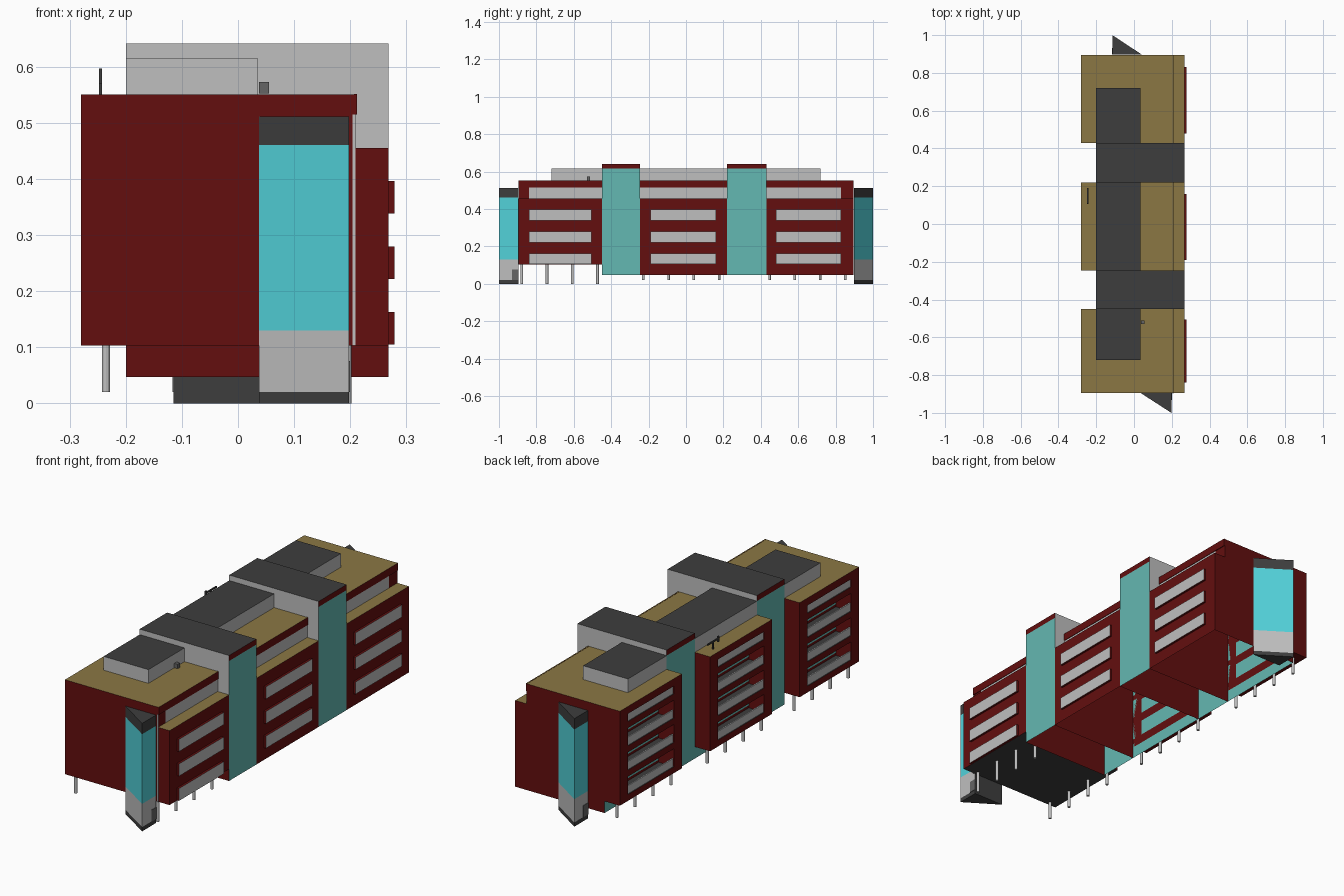
import bpy, bmesh, math
from mathutils import Vector

if "Cube" in bpy.data.objects:
    bpy.data.objects.remove(bpy.data.objects["Cube"])

COLOURS = {
    "dark_red": (0.125, 0.0045, 0.0045),
    "light_grey": (0.52, 0.52, 0.52),
    "charcoal": (0.048, 0.048, 0.048),
    "tan_roof": (0.26, 0.186, 0.057),
    "teal_glass": (0.127, 0.479, 0.445),
    "cyan_glass": (0.085, 0.645, 0.70),
    "mid_grey": (0.13, 0.13, 0.13),
}
NAMES = list(COLOURS)
MATS = []
for n, c in COLOURS.items():
    m = bpy.data.materials.new(n)
    m.diffuse_color = (*c, 1)
    m.use_nodes = True
    m.node_tree.nodes["Principled BSDF"].inputs["Base Color"].default_value = m.diffuse_color
    MATS.append(m)


def prism(name, pts, lo, hi, axis, rule, open_bottom=False):
    """Extrude a closed profile along y (points are x,z) or z (points are x,y)."""
    bm = bmesh.new()
    place = (lambda a, b, t: (a, t, b)) if axis == "y" else (lambda a, b, t: (a, b, t))
    r0 = [bm.verts.new(place(a, b, lo)) for a, b in pts]
    r1 = [bm.verts.new(place(a, b, hi)) for a, b in pts]
    k = len(pts)
    bm.faces.new(r0)
    bm.faces.new(r1)
    for i in range(k):
        j = (i + 1) % k
        bm.faces.new((r0[i], r0[j], r1[j], r1[i]))
    bmesh.ops.recalc_face_normals(bm, faces=bm.faces[:])
    bm.normal_update()
    for f in bm.faces:
        col = rule if isinstance(rule, str) else rule(f.normal, f.calc_center_median())
        f.material_index = NAMES.index(col)
    if open_bottom:
        bmesh.ops.delete(bm, geom=[f for f in bm.faces if f.normal.z < -0.9], context="FACES_ONLY")
    me = bpy.data.meshes.new(name)
    bm.to_mesh(me)
    bm.free()
    for m in MATS:
        me.materials.append(m)
    ob = bpy.data.objects.new(name, me)
    bpy.context.collection.objects.link(ob)
    return ob


def box(name, x, y, z, rule, open_bottom=False):
    pts = [(x[0], y[0]), (x[1], y[0]), (x[1], y[1]), (x[0], y[1])]
    return prism(name, pts, z[0], z[1], "z", rule, open_bottom)


def red_with_roof(n, c):
    return "tan_roof" if n.z > 0.9 else "dark_red"


FLOOR = 0.115          # storey height
BLOCKS = {"front": (-0.895, -0.45), "middle": (-0.245, 0.22), "rear": (0.43, 0.895)}
WINDOWS = {"front": (-0.84, -0.505), "middle": (-0.19, 0.16), "rear": (0.48, 0.83)}

for key, (y0, y1) in BLOCKS.items():
    raised = key == "front"
    base = 0.103 if raised else 0.047

    # main body: stepped section, glazed left wall with red floor bands
    left = [base] + ([] if raised else [0.103])
    for i in range(4):
        left += [0.12 + i * FLOOR, 0.145 + i * FLOOR]
    left = [z for z in left if z < 0.52] + [0.52, 0.55]

    def body_rule(n, c):
        if n.z > 0.9:
            return "tan_roof"
        if n.z < -0.9:
            return "charcoal"
        if n.x < -0.9:
            band = any(0.12 + i * FLOOR < c.z < 0.145 + i * FLOOR for i in range(4))
            return "dark_red" if band or c.z > 0.52 else "teal_glass"
        return "dark_red"

    profile = [(-0.2, z) for z in left]
    profile += [(0.208, 0.55), (0.208, 0.455), (0.268, 0.455), (0.268, base)]
    prism(key + "_block", profile, y0, y1, "y", body_rule, not raised)

    # overhanging balcony frame on the left
    x = (-0.28, -0.2)
    under = "charcoal" if raised else "dark_red"
    frame_rule = lambda n, c: "tan_roof" if n.z > 0.9 else (under if n.z < -0.9 else "dark_red")
    box(key + "_frame_fin_a", x, (y0, y0 + 0.06), (0.103, 0.55), frame_rule)
    box(key + "_frame_fin_b", x, (y1 - 0.06, y1), (0.103, 0.55), frame_rule)
    inner = (y0 + 0.06, y1 - 0.06)
    box(key + "_frame_beam", x, inner, (0.515, 0.55), frame_rule)
    for i in range(4):
        z = 0.103 + i * FLOOR
        slab = lambda n, c: "charcoal" if n.z > 0.9 else (under if n.z < -0.9 else "dark_red")
        box(f"{key}_balcony_slab_{i}", x, inner, (z, z + 0.03), slab)
        box(f"{key}_balcony_rail_{i}", (-0.276, -0.27), inner, (z + 0.03, z + 0.068), "light_grey")

    # projecting windows on the right: red surround, pale front
    wy = WINDOWS[key]
    for i in range(3):
        z = 0.105 + i * 0.1165
        box(f"{key}_window_{i}", (0.268, 0.279), wy, (z, z + 0.058),
            lambda n, c: "light_grey" if n.x > 0.9 else "dark_red")
    # set-back top floor window strip and roof lip
    ty = (-0.84 if raised else y0, 0.83 if key == "rear" else y1)
    box(key + "_top_window", (0.207, 0.2095), ty, (0.456, 0.515), "light_grey")
    box(key + "_roof_lip", (0.207, 0.212), (y0, y1), (0.515, 0.551), red_with_roof)

    # columns under the block
    rows = [(-0.235, 0.02)] + ([(0.195, 0.0)] if raised else [])
    for cx, foot in rows:
        for i in range(4):
            cy = y0 + 0.017 + i * 0.135
            ring = [(cx + 0.007 * math.cos(a * math.pi / 6), cy + 0.007 * math.sin(a * math.pi / 6))
                    for a in range(12)]
            prism(f"{key}_column", ring, foot, 0.105, "z", "light_grey")

# pale joint on the front wall
box("front_wall_joint", (0.204, 0.209), (-0.897, -0.894), (0.103, 0.515), "light_grey")


# stair cores between the blocks
def core_rule(side, end):
    def rule(n, c):
        if n.z > 0.9:
            return "charcoal"
        return side if abs(n.x) > 0.9 else end
    return rule


for key, y in (("front", (-0.45, -0.245)), ("rear", (0.22, 0.43))):
    x = (-0.2, 0.268)
    box(key + "_core_lower", x, y, (0.047, 0.455), core_rule("teal_glass", "dark_red"), True)
    box(key + "_core_upper", x, y, (0.455, 0.615), core_rule("teal_glass", "light_grey"), True)
    box(key + "_core_cap", x, y, (0.615, 0.641), core_rule("dark_red", "light_grey"))

# roof plant rooms
for key, y in (("front", (-0.72, -0.45)), ("middle", (-0.245, 0.22)), ("rear", (0.43, 0.72))):
    box(key + "_plant_room", (-0.2, 0.035), y, (0.55, 0.615), core_rule("light_grey", "light_grey"), True)

# triangular end towers, coloured by level
LEVELS = [("foot", 0.0, 0.02, "charcoal"), ("base", 0.02, 0.13, "light_grey"),
          ("glass", 0.13, 0.46, "cyan_glass"), ("crown", 0.46, 0.511, "charcoal")]
TOWERS = {"front": ([(0.037, -0.896), (0.198, -0.896), (0.198, -1.0)], 1),
          "rear": ([(0.04, 0.898), (-0.115, 0.898), (-0.115, 1.0)], -1)}
for key, (tri, s) in TOWERS.items():
    for part, z0, z1, col in LEVELS:
        prism(f"{key}_tower_{part}", tri, z0, z1, "z",
              lambda n, c: "charcoal" if abs(n.z) > 0.9 or n.y * s > 0.9 else col)
    dx = tri[1][0]
    dy = sorted((tri[1][1], tri[1][1] - s * 0.035))
    box(key + "_tower_door", (dx - 0.002, dx + 0.002), dy, (0.02, 0.075), "mid_grey")

# small rooftop vent and mast
box("roof_vent", (0.037, 0.055), (-0.53, -0.512), (0.552, 0.573), "mid_grey")
box("mast_post", (-0.248, -0.242), (0.145, 0.151), (0.55, 0.585), "charcoal")
box("mast_arm", (-0.248, -0.242), (0.105, 0.19), (0.582, 0.589), "charcoal")
box("mast_tip", (-0.248, -0.242), (0.105, 0.112), (0.57, 0.597), "charcoal")
